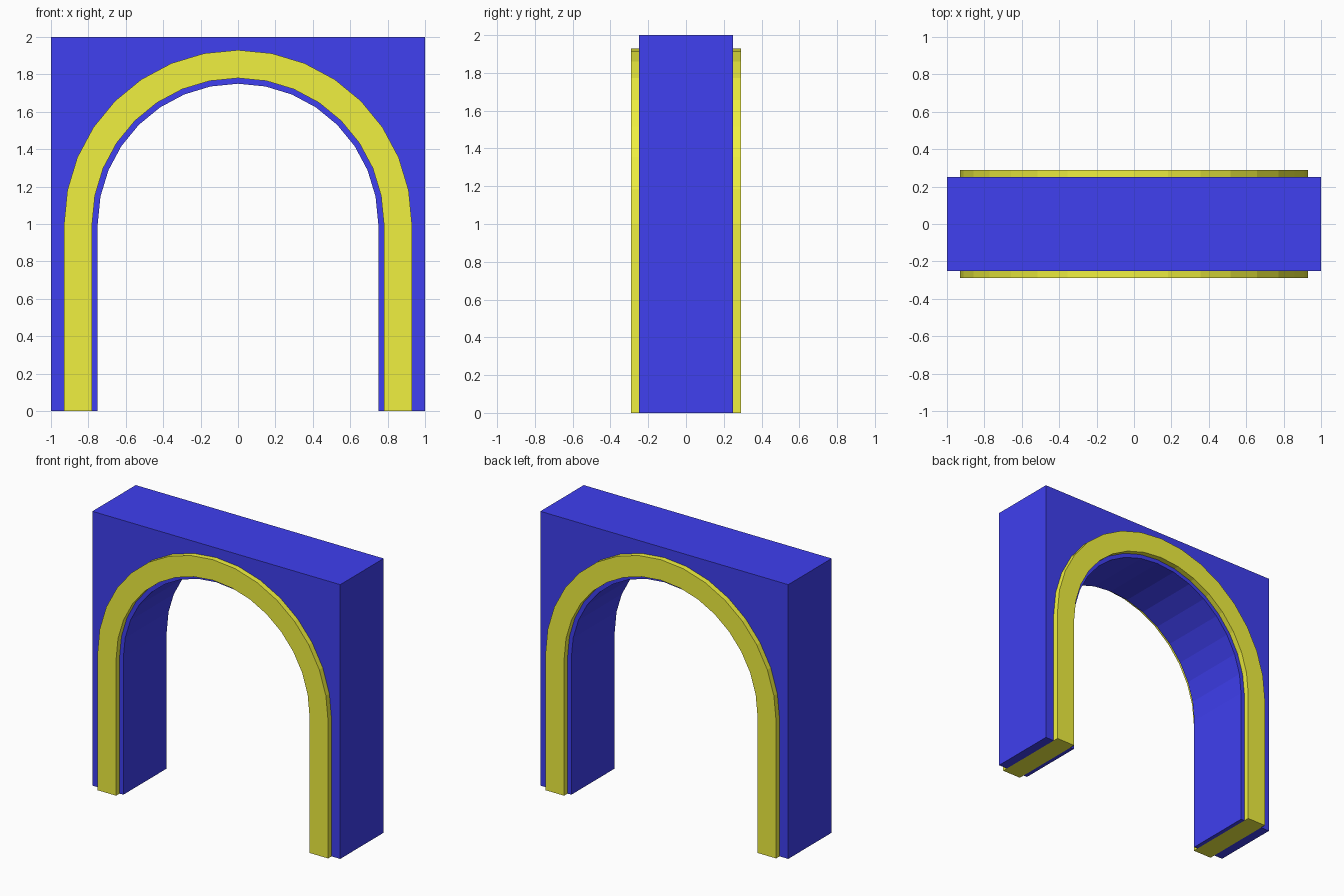
import bpy, bmesh
from math import sin, cos, pi

if "Cube" in bpy.data.objects:
    bpy.data.objects.remove(bpy.data.objects["Cube"])

SEGMENTS = 16   # facets around the half circle
SPRING = 1.0    # height where the curve starts


def material(name, rgb):
    mat = bpy.data.materials.new(name)
    mat.diffuse_color = (*rgb, 1)
    mat.use_nodes = True
    mat.node_tree.nodes["Principled BSDF"].inputs["Base Color"].default_value = mat.diffuse_color
    return mat


def arch(radius):
    """Left-to-right x, z outline of a round-headed opening."""
    angles = [pi - pi * i / SEGMENTS for i in range(SEGMENTS + 1)]
    curve = [(radius * cos(a), SPRING + radius * sin(a)) for a in angles]
    return [(-radius, 0)] + curve + [(radius, 0)]


def band(name, outer, inner, half_depth, mat):
    """Solid between two outlines, extruded along y."""
    bm = bmesh.new()
    verts = [bm.verts.new((x, -half_depth, z)) for x, z in outer + inner[::-1]]
    face = bm.faces.new(verts)
    new = bmesh.ops.extrude_face_region(bm, geom=[face], use_keep_orig=True)["geom"]
    moved = [v for v in new if isinstance(v, bmesh.types.BMVert)]
    bmesh.ops.translate(bm, verts=moved, vec=(0, 2 * half_depth, 0))
    bmesh.ops.recalc_face_normals(bm, faces=bm.faces)
    mesh = bpy.data.meshes.new(name)
    bm.to_mesh(mesh)
    bm.free()
    mesh.materials.append(mat)
    obj = bpy.data.objects.new(name, mesh)
    bpy.context.collection.objects.link(obj)
    return obj


blue = material("blue", (0.05, 0.05, 0.87))
yellow = material("yellow", (0.87, 0.87, 0.05))

# Square block around the arch
block = [(-1, 0), (-1, 2), (1, 2), (1, 0)]
band("wall_block", block, arch(0.93), 0.25, blue)

# Raised trim running through the full depth, visible on both faces and underneath
band("arch_trim", arch(0.93), arch(0.78), 0.29, yellow)

# Thin lining of the opening
band("opening_lining", arch(0.78), arch(0.75), 0.25, blue)
